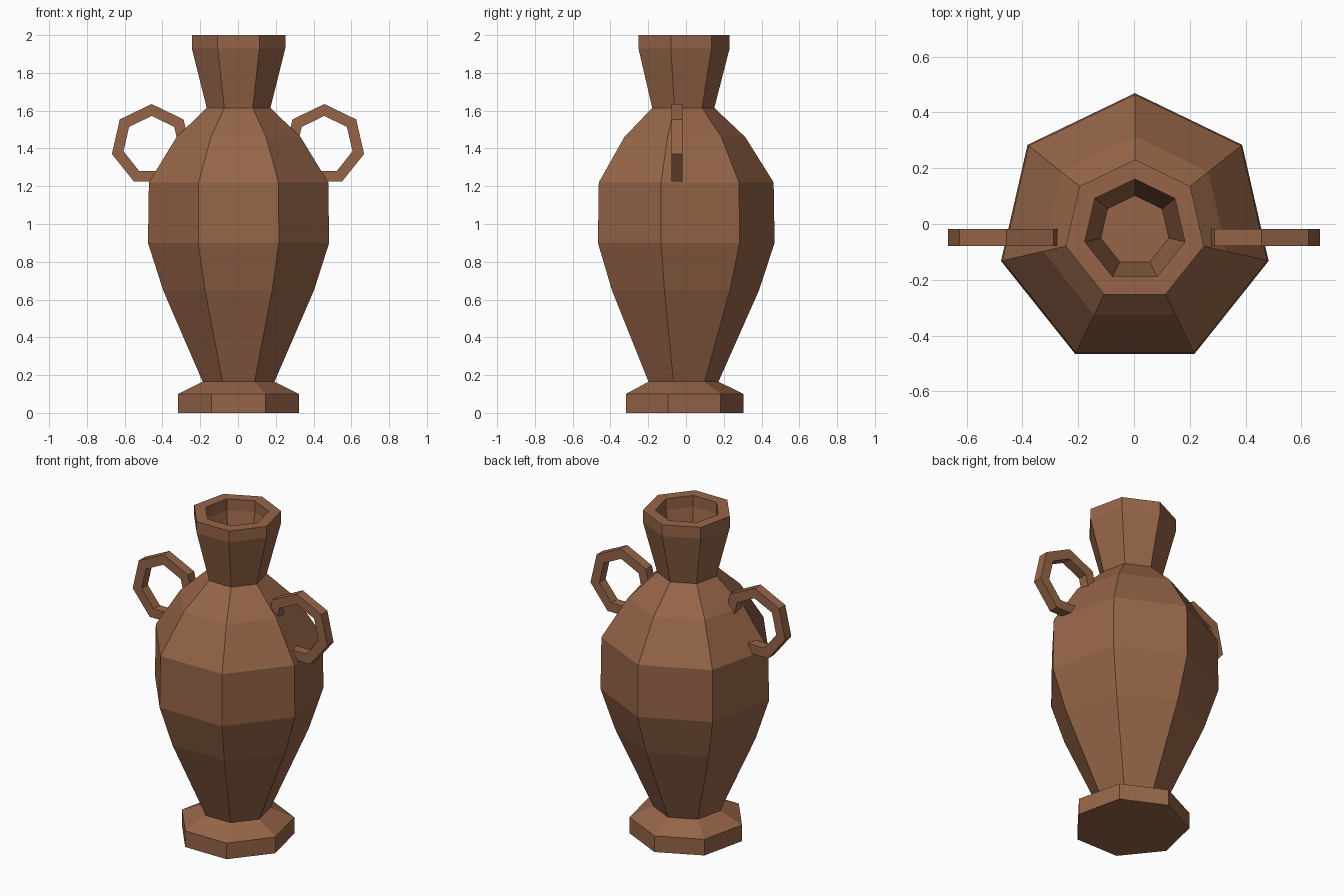
import bpy, bmesh, math

cube = bpy.data.objects.get("Cube")
if cube:
    bpy.data.objects.remove(cube, do_unlink=True)

SIDES = 7

clay = bpy.data.materials.new("terracotta clay")
clay.use_nodes = True
CLAY = (0.305, 0.130, 0.065, 1)
clay.diffuse_color = CLAY
clay.node_tree.nodes["Principled BSDF"].inputs["Base Color"].default_value = CLAY


def heptagon(r):
    """Corner points of a seven-sided ring with one corner at the top."""
    angles = [math.pi / 2 + i * math.tau / SIDES for i in range(SIDES)]
    return [(r * math.cos(a), r * math.sin(a)) for a in angles]


def bridge(bm, a, b):
    for i in range(SIDES):
        j = (i + 1) % SIDES
        bm.faces.new((a[i], a[j], b[j], b[i]))


def finish(bm, name, location):
    bmesh.ops.recalc_face_normals(bm, faces=bm.faces)
    mesh = bpy.data.meshes.new(name)
    bm.to_mesh(mesh)
    bm.free()
    mesh.materials.append(clay)
    obj = bpy.data.objects.new(name, mesh)
    obj.location = location
    bpy.context.collection.objects.link(obj)
    return obj


def turned(name, profile):
    """Closed seven-sided body from (radius, height) pairs."""
    bm = bmesh.new()
    rings = [[bm.verts.new((x, y, z)) for x, y in heptagon(r)] for r, z in profile]
    for a, b in zip(rings, rings[1:]):
        bridge(bm, a, b)
    bm.faces.new(rings[0])
    bm.faces.new(rings[-1])
    return finish(bm, name, (0.003, -0.023, 0))


def handle(name, side):
    """Flat seven-sided loop sunk into the shoulder."""
    bm = bmesh.new()
    half = 0.03
    loops = [[bm.verts.new((x, y, z)) for x, z in heptagon(r)]
             for r, y in ((0.216, -half), (0.216, half), (0.153, half), (0.153, -half))]
    for i in range(4):
        bridge(bm, loops[i], loops[(i + 1) % 4])
    return finish(bm, name, (side * 0.457, -0.048, 1.419))


# Foot, belly, neck and the hollow mouth in one turned form
turned("vase_body", [
    (0.328, 0), (0.328, 0.1),                      # foot
    (0.195, 0.165), (0.41, 0.65), (0.492, 0.9),    # lower belly
    (0.487, 1.22), (0.337, 1.46), (0.173, 1.615),  # shoulder
    (0.254, 1.93), (0.254, 2.0),                   # neck and rim
    (0.184, 2.0), (0.184, 1.93), (0.125, 1.63),    # mouth
])

# Pair of handles
for label, side in (("left", 1), ("right", -1)):
    handle(label + "_handle", side)
